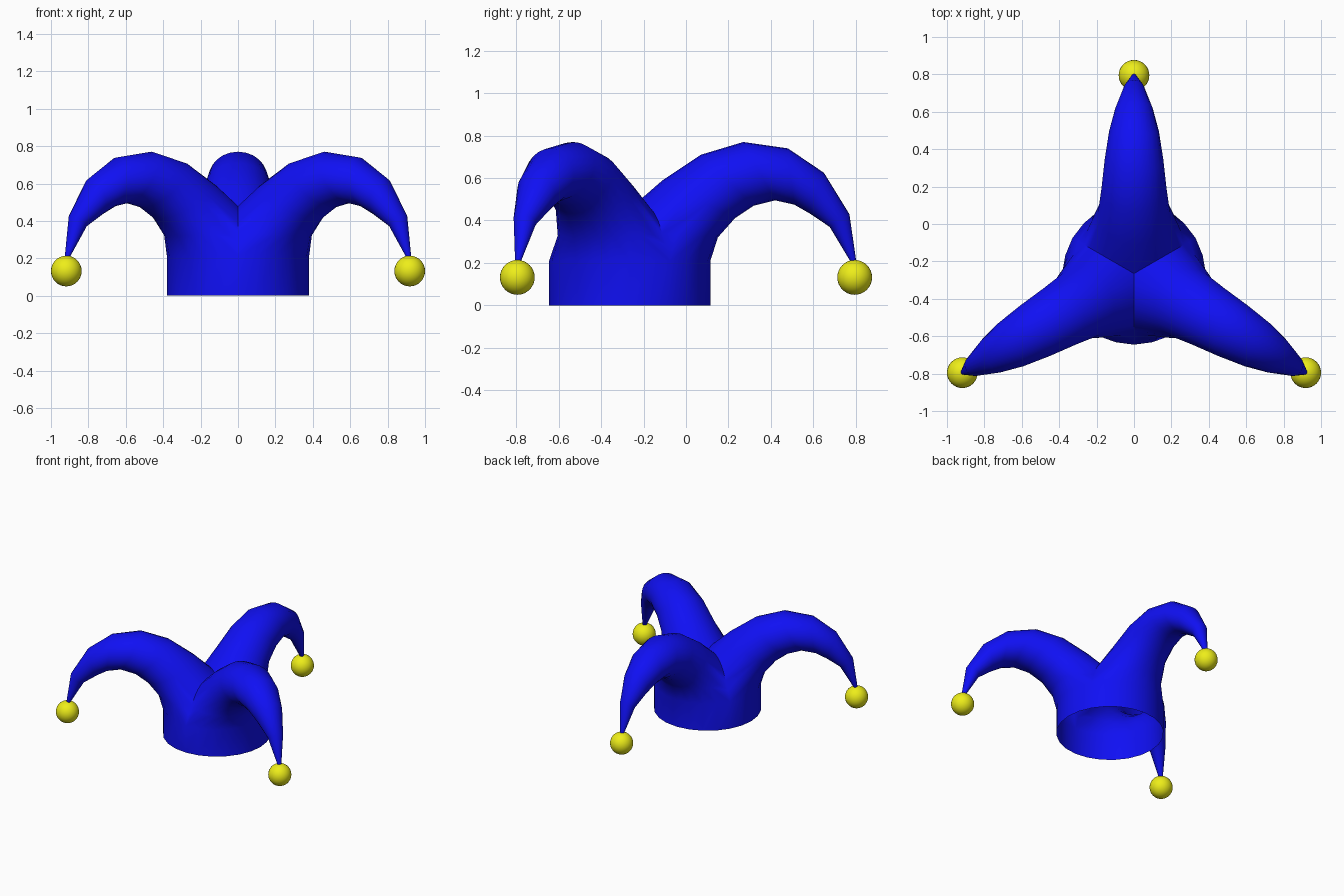
import bpy, bmesh
from math import sin, cos, pi, radians
from mathutils import Vector, Matrix

if "Cube" in bpy.data.objects:
    bpy.data.objects.remove(bpy.data.objects["Cube"])

CENTRE = Vector((0, -0.265, 0))
SIDES = 24
ANGLES = [90, 210, 330]


def material(name, rgb):
    m = bpy.data.materials.new(name)
    m.diffuse_color = (*rgb, 1)
    m.use_nodes = True
    m.node_tree.nodes["Principled BSDF"].inputs["Base Color"].default_value = m.diffuse_color
    return m


blue = material("blue_cloth", (0.005, 0.005, 0.9))
yellow = material("yellow_bell", (0.85, 0.85, 0.01))

# Horn rings: (underside r, z), (top r, z) in the horn's vertical plane
RINGS = [
    ((0.38, 0.0), (-0.38, 0.0)),
    ((0.38, 0.21), (-0.38, 0.21)),
    ((0.415, 0.32), (-0.11, 0.36)),
    ((0.495, 0.41), (0.155, 0.59)),
    ((0.585, 0.47), (0.335, 0.71)),
    ((0.685, 0.495), (0.535, 0.77)),
    ((0.775, 0.475), (0.745, 0.74)),
    ((0.845, 0.435), (0.915, 0.625)),
    ((0.942, 0.37), (1.035, 0.43)),
    ((1.05, 0.19), (1.07, 0.19)),
]


def horn_mesh():
    # Tapering bent tube, trimmed to its 120 degree share of the hat
    bm = bmesh.new()
    loops = []
    for low, top in RINGS:
        a, b = Vector((low[0], 0, low[1])), Vector((top[0], 0, top[1]))
        mid, half = (a + b) / 2, (a - b) / 2
        side = Vector((0, half.length, 0))
        loops.append([bm.verts.new(mid + half * cos(t) + side * sin(t))
                      for t in (2 * pi * i / SIDES for i in range(SIDES))])
    for p, q in zip(loops, loops[1:]):
        for i in range(SIDES):
            j = (i + 1) % SIDES
            bm.faces.new((p[i], p[j], q[j], q[i]))
    bm.faces.new(loops[-1])
    for s in (1, -1):
        bmesh.ops.bisect_plane(
            bm, geom=bm.verts[:] + bm.edges[:] + bm.faces[:], dist=1e-4,
            plane_co=(0, 0, 0), plane_no=(-sin(pi / 3), s * cos(pi / 3), 0),
            clear_outer=True)
    me = bpy.data.meshes.new("horn_part")
    bm.to_mesh(me)
    bm.free()
    return me


# Hat: three horns joined along their seams, open underneath
part = horn_mesh()
bm = bmesh.new()
for ang in ANGLES:
    part_copy = part.copy()
    part_copy.transform(Matrix.Translation(CENTRE) @ Matrix.Rotation(radians(ang), 4, 'Z'))
    bm.from_mesh(part_copy)
    bpy.data.meshes.remove(part_copy)
bpy.data.meshes.remove(part)
bmesh.ops.remove_doubles(bm, verts=bm.verts[:], dist=0.002)
bmesh.ops.recalc_face_normals(bm, faces=bm.faces[:])
me = bpy.data.meshes.new("hat")
bm.to_mesh(me)
bm.free()
hat = bpy.data.objects.new("hat", me)
bpy.context.collection.objects.link(hat)
me.materials.append(blue)
bpy.context.view_layer.objects.active = hat
hat.select_set(True)
bpy.ops.object.shade_smooth_by_angle(angle=radians(50))

# Bells on the horn tips
for ang, name in zip(ANGLES, ("back", "left", "right")):
    a = radians(ang)
    pos = CENTRE + Vector((1.06 * cos(a), 1.06 * sin(a), 0.132))
    bpy.ops.mesh.primitive_uv_sphere_add(segments=32, ring_count=16, radius=0.082, location=pos)
    bell = bpy.context.object
    bell.name = name + "_bell"
    bell.data.materials.append(yellow)
    bpy.ops.object.shade_smooth()
